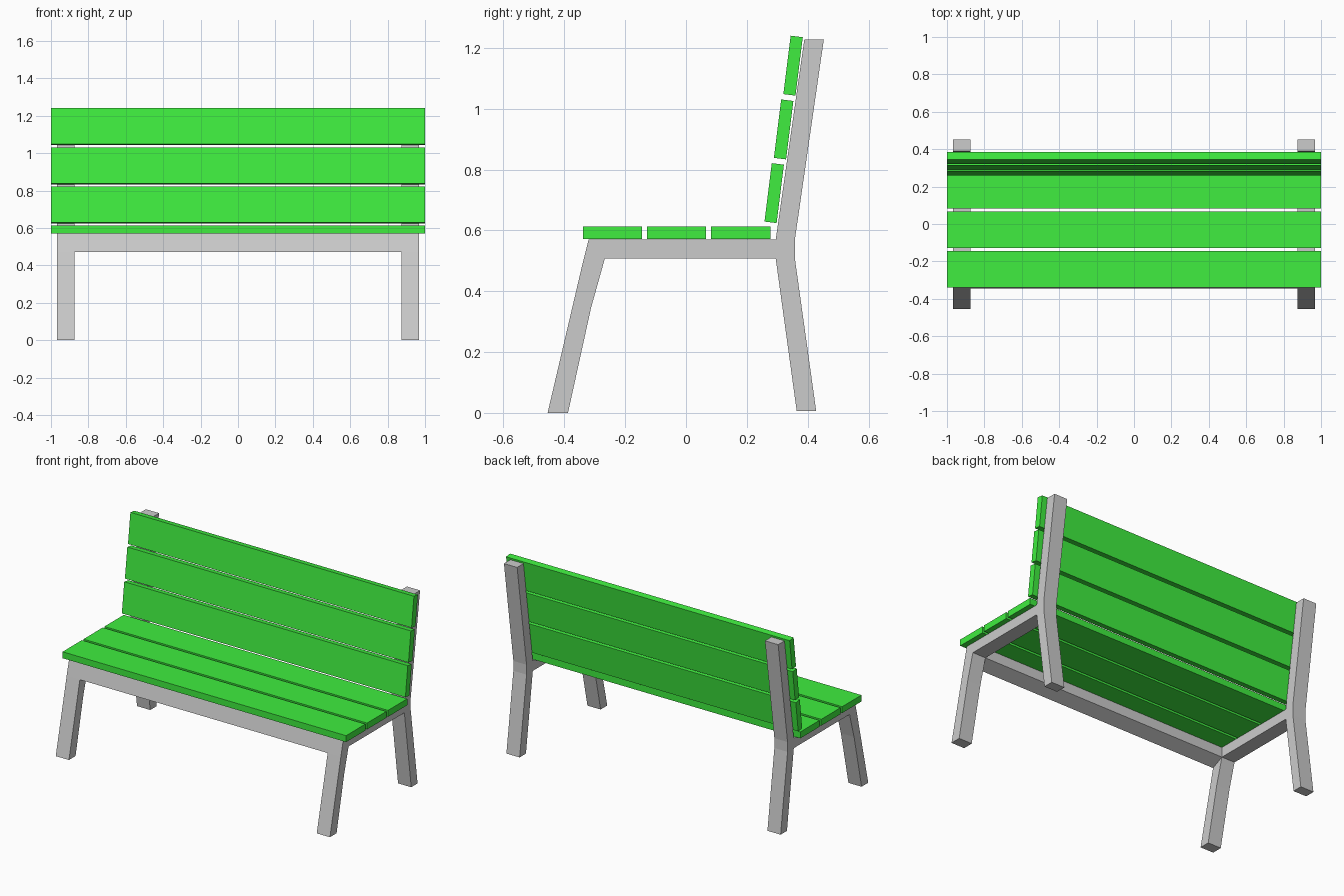
import bpy, bmesh

if "Cube" in bpy.data.objects:
    bpy.data.objects.remove(bpy.data.objects["Cube"])

green = bpy.data.materials.new("green_paint")
green.diffuse_color = (0.05, 0.85, 0.05, 1)
green.use_nodes = True
green.node_tree.nodes["Principled BSDF"].inputs["Base Color"].default_value = green.diffuse_color


def extrude_profile(name, profile, x0, x1, mat=None, mirror=False):
    """Sweep a closed (y, z) outline from x0 to x1."""
    bm = bmesh.new()
    face = bm.faces.new([bm.verts.new((x0, y, z)) for y, z in profile])
    ext = bmesh.ops.extrude_face_region(bm, geom=[face])["geom"]
    moved = [v for v in ext if isinstance(v, bmesh.types.BMVert)]
    bmesh.ops.translate(bm, verts=moved, vec=(x1 - x0, 0, 0))
    bmesh.ops.recalc_face_normals(bm, faces=bm.faces)
    mesh = bpy.data.meshes.new(name)
    bm.to_mesh(mesh)
    bm.free()
    ob = bpy.data.objects.new(name, mesh)
    bpy.context.collection.objects.link(ob)
    if mat:
        mesh.materials.append(mat)
    if mirror:
        ob.modifiers.new("mirror", 'MIRROR').use_axis[0] = True
    return ob


LEG_IN, LEG_OUT = 0.874, 0.967

# Side frames: front leg, side rail, rear leg and back post in one outline
side_frame = [
    (-0.455, 0.0), (-0.388, 0.0), (-0.312, 0.346), (-0.267, 0.507),
    (0.295, 0.507), (0.364, 0.006), (0.428, 0.006), (0.358, 0.507),
    (0.358, 0.57), (0.453, 1.227), (0.389, 1.227), (0.295, 0.57),
    (-0.32, 0.57), (-0.345, 0.47),
]
extrude_profile("side_frame", side_frame, LEG_IN, LEG_OUT, mirror=True)

# Front rail between the front legs
front_rail = [(-0.345, 0.47), (-0.267, 0.507), (-0.267, 0.57), (-0.32, 0.57)]
extrude_profile("front_rail", front_rail, -LEG_IN, LEG_IN)

# Seat slats
for i in range(3):
    y = -0.339 + i * 0.211
    outline = [(y, 0.571), (y + 0.194, 0.571), (y + 0.194, 0.612), (y, 0.612)]
    extrude_profile(f"seat_slat_{i + 1}", outline, -1, 1, green)

# Leaning backrest slats
back_slat = [(0.258, 0.629), (0.298, 0.624), (0.322, 0.816), (0.282, 0.821)]
for i in range(3):
    outline = [(y + i * 0.031, z + i * 0.2095) for y, z in back_slat]
    extrude_profile(f"back_slat_{i + 1}", outline, -1, 1, green)
